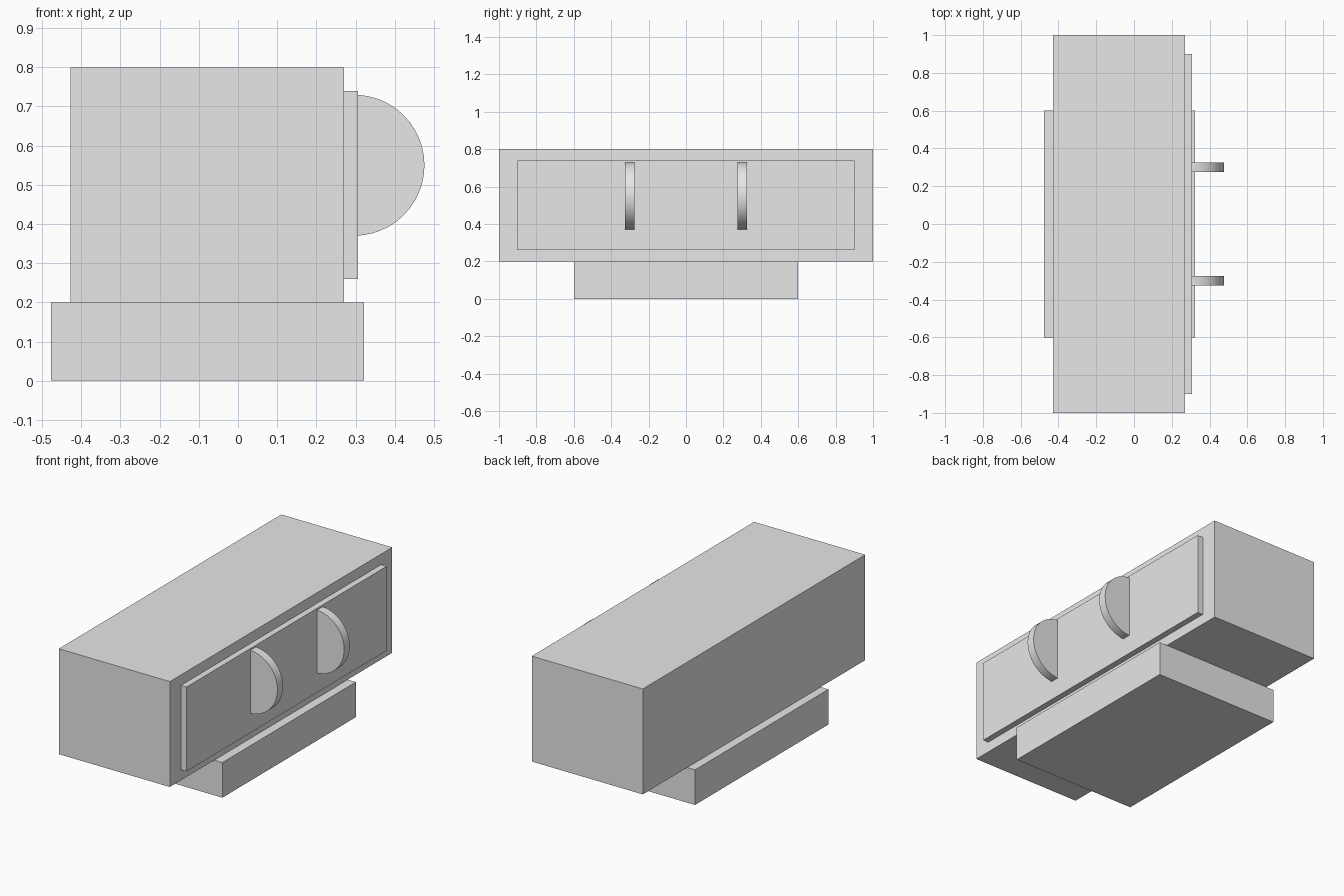
import bpy
import math

default_cube = bpy.data.objects.get("Cube")
if default_cube:
    bpy.data.objects.remove(default_cube, do_unlink=True)

# Single plain grey
GREY = (0.8, 0.8, 0.8, 1.0)
grey = bpy.data.materials.new("light_grey")
grey.use_nodes = True
grey.diffuse_color = GREY
for node in grey.node_tree.nodes:
    if node.type == "BSDF_PRINCIPLED":
        node.inputs["Base Color"].default_value = GREY


def add_box(name, x_range, y_half, z_range):
    """Box between the given limits, symmetric in y."""
    x0, x1 = x_range
    z0, z1 = z_range
    bpy.ops.mesh.primitive_cube_add(size=1, location=((x0 + x1) / 2, 0, (z0 + z1) / 2))
    box = bpy.context.object
    box.name = name
    box.scale = (x1 - x0, 2 * y_half, z1 - z0)
    bpy.ops.object.transform_apply(location=False, rotation=False, scale=True)
    box.data.materials.append(grey)
    return box


def add_disc(name, y):
    """Upright dial wheel, half sunk into the panel."""
    bpy.ops.mesh.primitive_cylinder_add(
        vertices=48, radius=0.18, depth=0.05,
        location=(0.296, y, 0.55), rotation=(math.pi / 2, 0, 0))
    disc = bpy.context.object
    disc.name = name
    disc.data.materials.append(grey)
    bpy.ops.object.shade_smooth_by_angle(angle=math.radians(30))
    return disc


# Plinth, main housing and raised side panel
add_box("base", (-0.477, 0.322), 0.6, (0, 0.2))
add_box("body", (-0.428, 0.271), 1.0, (0.2, 0.8))
add_box("side_panel", (0.25, 0.306), 0.9, (0.26, 0.74))

# Pair of wheels on the panel
for label, y in (("front", -0.3), ("back", 0.3)):
    add_disc(label + "_wheel", y)
